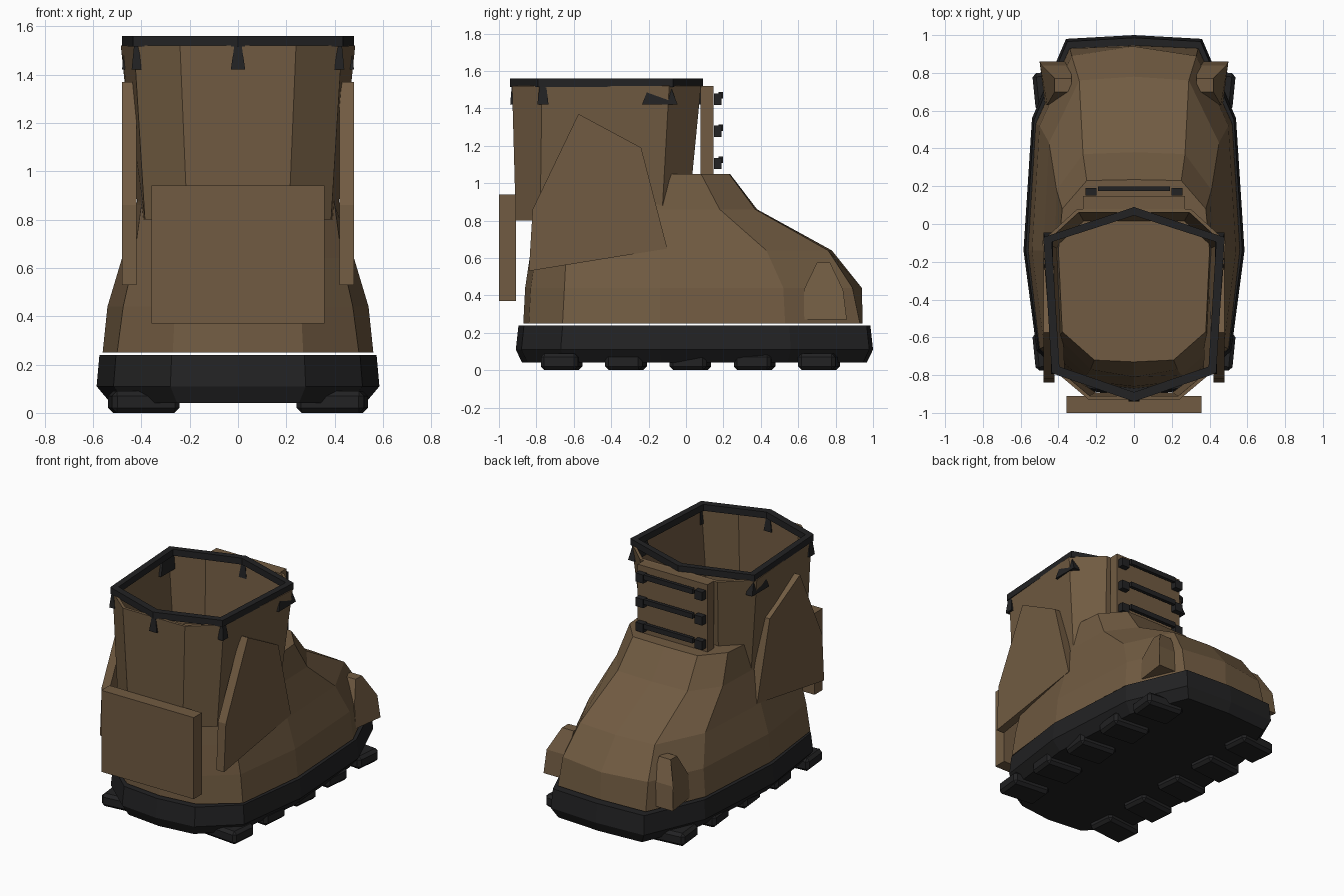
import bpy, bmesh, math
from mathutils import Matrix, Vector

if "Cube" in bpy.data.objects:
    bpy.data.objects.remove(bpy.data.objects["Cube"])


def material(name, rgb):
    m = bpy.data.materials.new(name)
    m.diffuse_color = (*rgb, 1)
    m.use_nodes = True
    m.node_tree.nodes["Principled BSDF"].inputs["Base Color"].default_value = m.diffuse_color
    return m


BROWN = material("brown_leather", (0.165, 0.105, 0.054))
BLACK = material("black_rubber", (0.016, 0.016, 0.017))


def finish(name, bm, mat):
    bmesh.ops.recalc_face_normals(bm, faces=bm.faces)
    me = bpy.data.meshes.new(name)
    bm.to_mesh(me)
    bm.free()
    me.materials.append(mat)
    ob = bpy.data.objects.new(name, me)
    bpy.context.collection.objects.link(ob)
    return ob


def mirrored(half):
    # closed outline from its right half, listed front to back
    return half + [(-x, y) for x, y in reversed(half) if x > 0]


def loft(name, rings, mat, caps=True, closed=False):
    # rings: list of (z, half outline)
    bm = bmesh.new()
    loops = [[bm.verts.new((x, y, z)) for x, y in mirrored(h)] for z, h in rings]
    n = len(loops[0])
    pairs = list(zip(loops, loops[1:]))
    if closed:
        pairs.append((loops[-1], loops[0]))
    for a, b in pairs:
        for i in range(n):
            j = (i + 1) % n
            bm.faces.new((a[i], a[j], b[j], b[i]))
    if caps:
        bm.faces.new(loops[0])
        bm.faces.new(loops[-1])
    return finish(name, bm, mat)


def box(name, center, size, mat, rot=0.0, top=(1, 1)):
    # box whose top can be tapered
    bm = bmesh.new()
    bmesh.ops.create_cube(bm, size=1)
    for v in bm.verts:
        if v.co.z > 0:
            v.co.x *= top[0]
            v.co.y *= top[1]
        v.co = Vector(a * b for a, b in zip(v.co, size))
    bm.transform(Matrix.Translation(center) @ Matrix.Rotation(rot, 4, 'Z'))
    return finish(name, bm, mat)


def side_prism(name, profile, inner, outer, mat):
    # (y, z) profile between per-point inner and outer x
    bm = bmesh.new()
    a = [bm.verts.new((inner, y, z)) for y, z in profile]
    b = [bm.verts.new((x, y, z)) for x, (y, z) in zip(outer, profile)]
    n = len(a)
    bm.faces.new(a)
    bm.faces.new(b)
    for i in range(n):
        j = (i + 1) % n
        bm.faces.new((a[i], a[j], b[j], b[i]))
    return finish(name, bm, mat)


# sole
sole = [(0, 1.0), (.36, .98), (.54, .56), (.585, -.14), (.515, -.67), (.28, -.88), (0, -.91)]


def scaled(sx, sy):
    return [(x * sx, (y - .045) * sy + .045) for x, y in sole]


loft("sole", [(.04, scaled(.9, .965)), (.11, sole), (.24, scaled(.98, .985))], BLACK)

# treads
for side, label in ((1, "right"), (-1, "left")):
    for i in range(5):
        t = box(f"tread_{label}_{i + 1}", (side * .39, -.665 + .344 * i, .045),
                (.28, .2, .09), BLACK, rot=-.1 * side)
        bev = t.modifiers.new("bevel", 'BEVEL')
        bev.width = .02
        bev.segments = 1

# foot upper
loft("foot_upper", [
    (.25, [(0, .945), (.34, .93), (.52, .53), (.56, -.14), (.50, -.66), (.27, -.84), (0, -.87)]),
    (.44, [(0, .94), (.33, .89), (.50, .52), (.54, -.14), (.475, -.65), (.26, -.83), (0, -.86)]),
    (.64, [(0, .78), (.29, .76), (.45, .43), (.48, -.14), (.43, -.64), (.25, -.80), (0, -.83)]),
    (.86, [(0, .38), (.27, .37), (.41, .18), (.42, -.14), (.40, -.60), (.23, -.77), (0, -.81)]),
    (1.05, [(0, .235), (.25, .23), (.38, .08), (.40, -.14), (.38, -.57), (.21, -.72), (0, -.73)]),
], BROWN)

# shaft, an open tube
shaft = loft("shaft", [
    (.80, [(.26, .01), (.41, -.13), (.385, -.78), (.21, -.91)]),
    (1.52, [(.30, .08), (.485, -.09), (.43, -.77), (.24, -.93)]),
], BROWN, caps=False)
wall = shaft.modifiers.new("wall", 'SOLIDIFY')
wall.thickness = .02

# collar
outer = [(0, .09), (.48, -.07), (.435, -.79), (0, -.94)]
inner = [(0, .045), (.435, -.095), (.395, -.755), (0, -.89)]
loft("collar", [(1.515, outer), (1.56, outer), (1.56, inner), (1.515, inner)],
     BLACK, caps=False, closed=True)

# collar tabs under the corners
for i, (x, y, w, d) in enumerate([(0, -.92, .06, .04), (0, .07, .06, .04),
                                  (.42, -.765, .04, .06), (-.42, -.765, .04, .06),
                                  (.455, -.14, .05, .19), (-.455, -.14, .05, .19)]):
    box(f"collar_tab_{i + 1}", (x, y, 1.47), (w, d, .1), BLACK, top=(.5, .6))

# heel plate and tongue
box("heel_plate", (0, -.955, .655), (.715, .09, .57), BROWN)
box("tongue", (0, .113, 1.275), (.54, .07, .49), BROWN)

# laces with end hooks
for i in range(3):
    z = 1.115 + .172 * i
    box(f"lace_{i + 1}", (0, .187, z + .01), (.38, .024, .035), BLACK)
    for side, label in ((1, "right"), (-1, "left")):
        box(f"lace_hook_{label}_{i + 1}", (side * .228, .17, z - .01), (.06, .04, .06), BLACK)

# ankle plates and toe bumps
plate = [(-.84, .53), (-.10, .65), (-.24, 1.19), (-.575, 1.37), (-.82, .86)]
bump = [(.63, .27), (.86, .27), (.84, .43), (.77, .575), (.70, .575), (.63, .43)]
for side, label in ((1, "right"), (-1, "left")):
    side_prism(f"ankle_plate_{label}", plate, side * .42, [side * .48] * 5, BROWN)
    side_prism(f"toe_bump_{label}", bump, side * .33,
               [side * x for x in (.47, .50, .49, .42, .42, .46)], BROWN)
